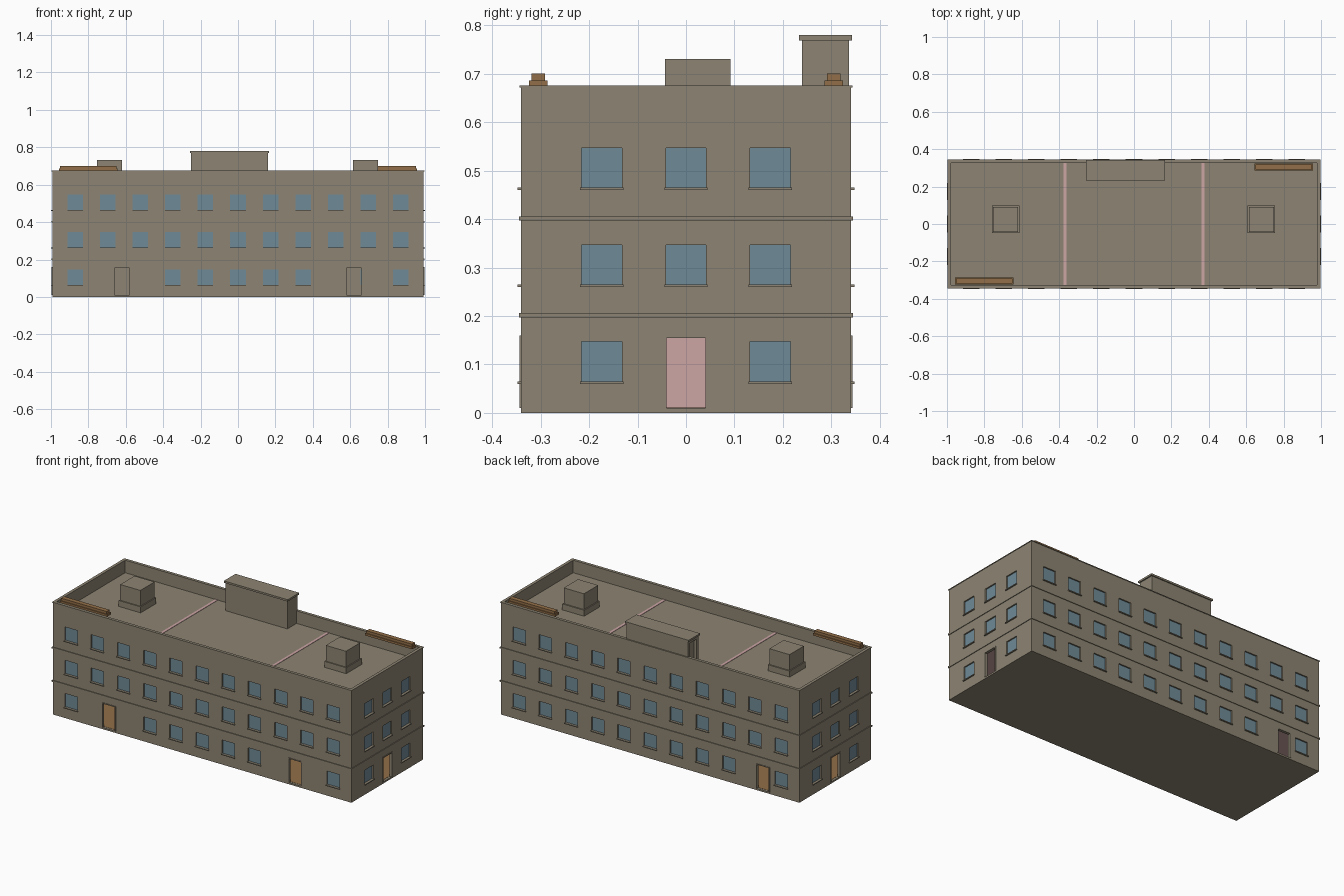
import bpy, bmesh
from mathutils import Vector

if "Cube" in bpy.data.objects:
    bpy.data.objects.remove(bpy.data.objects["Cube"], do_unlink=True)

HX, HY, TOP = 0.993, 0.341, 0.675   # half length, half depth, parapet height
T = 0.014                           # wall thickness
STOREY, BASE = 0.2, 0.008


def material(name, srgb):
    lin = [(c / 255 / 12.92) if c < 11 else ((c / 255 + 0.055) / 1.055) ** 2.4 for c in srgb]
    m = bpy.data.materials.new(name)
    m.use_nodes = True
    m.diffuse_color = (*lin, 1)
    m.node_tree.nodes["Principled BSDF"].inputs["Base Color"].default_value = (*lin, 1)
    return m


STONE = material("taupe stone", (141, 132, 115))
GLASS = material("blue glass", (111, 138, 150))
PINK = material("pink plaster", (205, 165, 165))
WOOD = material("brown wood", (145, 110, 72))


def boxes(name, spans, mat):
    """One object from boxes given as (x0, x1, y0, y1, z0, z1)."""
    bm = bmesh.new()
    for x0, x1, y0, y1, z0, z1 in spans:
        size = Vector((abs(x1 - x0), abs(y1 - y0), abs(z1 - z0)))
        mid = Vector((x0 + x1, y0 + y1, z0 + z1)) / 2
        for v in bmesh.ops.create_cube(bm, size=1)["verts"]:
            v.co = v.co * size + mid
    mesh = bpy.data.meshes.new(name)
    bm.to_mesh(mesh)
    bm.free()
    mesh.materials.append(mat)
    ob = bpy.data.objects.new(name, mesh)
    bpy.context.collection.objects.link(ob)
    return ob


def cut(ob, spans):
    """Subtract boxes from an object."""
    cutter = boxes("cutter", spans, STONE)
    cutter.hide_render = True
    mod = ob.modifiers.new("cut", "BOOLEAN")
    mod.operation, mod.solver, mod.object = "DIFFERENCE", "EXACT", cutter
    bpy.context.view_layer.objects.active = ob
    bpy.ops.object.modifier_apply(modifier=mod.name)
    bpy.data.objects.remove(cutter, do_unlink=True)


def on_wall(side, u, half, d0, d1, z0, z1):
    """Box on a facade: u runs along it, d points outward from it."""
    if side in ("front", "back"):
        s = -1 if side == "front" else 1
        return (u - half, u + half, s * (HY + d0), s * (HY + d1), z0, z1)
    s = 1 if side == "east" else -1
    return (s * (HX + d0), s * (HX + d1), u - half, u + half, z0, z1)


def ring(z0, z1, out, inner):
    """Four strips running round the building."""
    spans = []
    for s in (-1, 1):
        spans.append((-HX - out, HX + out, s * (HY - inner), s * (HY + out), z0, z1))
        spans.append((s * (HX - inner), s * (HX + out), -HY + inner, HY - inner, z0, z1))
    return spans


# Window columns and doors of each facade
long_cols = [i * 0.1742 for i in range(-5, 6)]
side_cols = [-0.174, 0, 0.174]
facades = {
    "front": (long_cols, [-0.62, 0.62], (1, 2, 8, 9)),
    "back": (long_cols, [-0.75], (1,)),
    "east": (side_cols, [0], (1,)),
    "west": (side_cols, [0], (1,)),
}
openings, glass, sills, frames = [], [], [], []
for side, (cols, doors, skipped) in facades.items():
    for floor in range(3):
        z0 = floor * STOREY + 0.065
        z1 = z0 + 0.082
        for i, u in enumerate(cols):
            if floor == 0 and i in skipped:
                continue
            openings.append(on_wall(side, u, 0.0415, -0.03, 0.02, z0, z1))
            glass.append(on_wall(side, u, 0.0415, -0.012, -0.008, z0, z1))
            sills.append(on_wall(side, u, 0.0445, -0.006, 0.007, z0 - 0.005, z0))
    for u in doors:
        openings.append(on_wall(side, u, 0.0405, -0.03, 0.02, 0.01, 0.155))
        for s in (-1, 1):
            frames.append(on_wall(side, u + s * 0.0432, 0.0027, -0.002, 0.003, 0.01, 0.16))
        frames.append(on_wall(side, u, 0.0405, -0.002, 0.003, 0.155, 0.16))

# Hollow shell with window and door openings
shell = boxes("outer_walls", [(-HX, HX, -HY, HY, 0, TOP)], STONE)
IX, IY = HX - T, HY - T
cut(shell, [(-IX, IX, -IY, IY, BASE, TOP + 0.1)])
cut(shell, openings)
boxes("window_panes", glass, GLASS)
boxes("window_sills", sills, STONE)
boxes("door_frames", frames, STONE)

# String courses and parapet coping
boxes("string_courses", ring(0.197, 0.206, 0.004, 0.002) + ring(0.397, 0.406, 0.004, 0.002), STONE)
boxes("parapet_coping", ring(0.672, 0.676, 0.003, T + 0.001), STONE)

# Interior floors, ceilings and partitions
boxes("floors", [(-IX, IX, -IY, IY, z, z + 0.003) for z in (BASE, 0.2, 0.4)], WOOD)
boxes("ceilings", [(-IX, IX, -IY, IY, z - 0.008, z) for z in (0.2, 0.4, 0.592)], PINK)
boxes("roof_deck", [(-IX, IX, -IY, IY, 0.592, 0.6)], STONE)
boxes("partitions", [(s * 0.37 - 0.008, s * 0.37 + 0.008, -IY, IY, BASE, 0.602) for s in (-1, 1)], PINK)

# Roof vents on wider plinths
for name, x in (("west", -0.686), ("east", 0.681)):
    boxes(name + "_vent_plinth", [(x - 0.073, x + 0.073, -0.049, 0.099, 0.6, 0.636)], STONE)
    boxes(name + "_vent", [(x - 0.067, x + 0.067, -0.043, 0.092, 0.636, 0.731)], STONE)

# Stair house with a doorway at its west end
house = boxes("stair_house", [(-0.25, 0.16, 0.24, 0.337, 0.6, 0.769)], STONE)
cut(house, [(-0.27, -0.235, 0.258, 0.32, 0.605, 0.752)])
boxes("stair_house_cap", [(-0.257, 0.167, 0.233, 0.343, 0.769, 0.78)], STONE)

# Stepped timber beams at two corners of the roof
for name, s in (("front", -1), ("back", 1)):
    boxes(name + "_beam_base", [(s * 0.645, s * 0.957, s * 0.286, s * 0.324, 0.673, 0.686)], WOOD)
    boxes(name + "_beam_top", [(s * 0.65, s * 0.952, s * 0.291, s * 0.319, 0.686, 0.701)], WOOD)
